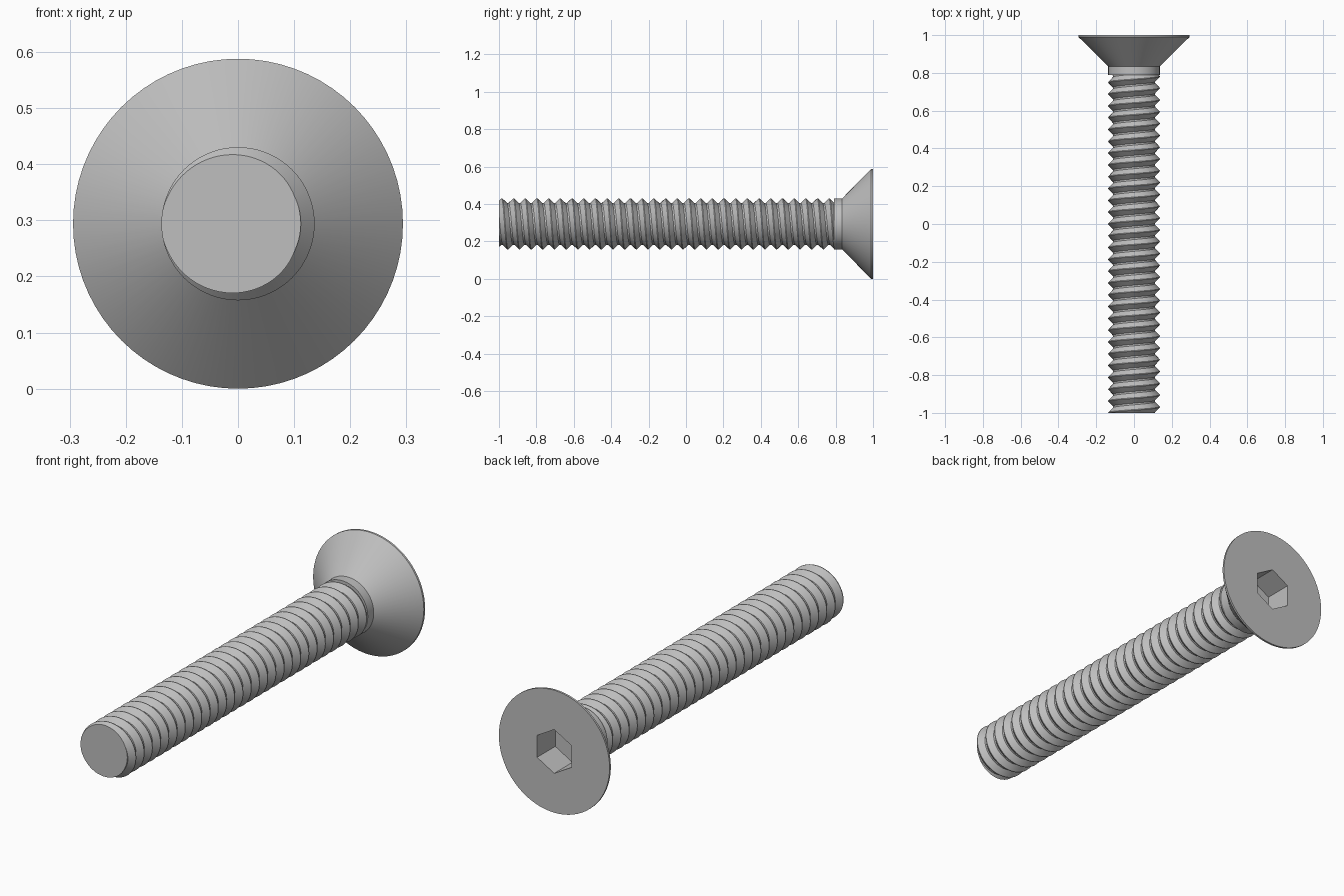
import bpy
import bmesh
from math import pi, cos, sin, radians

if "Cube" in bpy.data.objects:
    bpy.data.objects.remove(bpy.data.objects["Cube"], do_unlink=True)

HEAD_R = 0.294
SHANK_R = 0.1365
ROOT_R = 0.112
PITCH = 0.0625
TIP_Y, THREAD_END = -1.0, 0.79
SEGMENTS = 72

steel = bpy.data.materials.new("steel_grey")
steel.use_nodes = True
grey = (0.52, 0.52, 0.52, 1.0)
steel.diffuse_color = grey
steel.node_tree.nodes["Principled BSDF"].inputs["Base Color"].default_value = grey


def polar(r, a, y):
    return (r * cos(a), y, HEAD_R + r * sin(a))


def finish(bm, name):
    bmesh.ops.recalc_face_normals(bm, faces=bm.faces[:])
    mesh = bpy.data.meshes.new(name)
    bm.to_mesh(mesh)
    bm.free()
    mesh.materials.append(steel)
    obj = bpy.data.objects.new(name, mesh)
    bpy.context.collection.objects.link(obj)
    bpy.ops.object.select_all(action="DESELECT")
    obj.select_set(True)
    bpy.context.view_layer.objects.active = obj
    bpy.ops.object.shade_smooth_by_angle(angle=radians(25))


def circle(r):
    return lambda a: r


def hexagon(apothem):
    # radius of a hexagon with corners at the top and bottom
    return lambda a: apothem / cos((a - pi / 6) % (pi / 3) - pi / 6)


# Countersunk head with plain neck and hexagonal socket
bm = bmesh.new()
profile = [
    (circle(SHANK_R), THREAD_END),
    (circle(SHANK_R), 0.835),
    (circle(HEAD_R), 0.99),
    (circle(HEAD_R), 1.0),
    (hexagon(0.091), 1.0),
    (hexagon(0.091), 0.862),
]
angles = [2 * pi * i / SEGMENTS for i in range(SEGMENTS)]
rings = [[bm.verts.new(polar(radius(a), a, y)) for a in angles] for radius, y in profile]
for low, high in zip(rings, rings[1:]):
    for i in range(SEGMENTS):
        j = (i + 1) % SEGMENTS
        bm.faces.new((low[i], low[j], high[j], high[i]))
bm.faces.new(rings[0])
bm.faces.new(rings[-1])
finish(bm, "countersunk_head")

# Right-hand helical thread, cut flat at both ends
bm = bmesh.new()
tooth = [(-0.03, SHANK_R), (0.03, SHANK_R), (0.43, ROOT_R), (0.57, ROOT_R)]
turns = int((THREAD_END - TIP_Y) / PITCH) + 5
columns = []
for a in angles:
    lead = TIP_Y + 0.0002 - PITCH * (a - pi) / (2 * pi)
    columns.append([bm.verts.new(polar(r, a, lead + PITCH * (n + phase)))
                    for n in range(-2, turns - 2) for phase, r in tooth])
count = len(columns[0])
for i in range(SEGMENTS):
    here = columns[i]
    last = i == SEGMENTS - 1
    there = columns[0] if last else columns[i + 1]
    shift = len(tooth) if last else 0  # the seam climbs one full turn
    for m in range(shift, count - 1):
        k = m - shift
        bm.faces.new((here[m], here[m + 1], there[k + 1], there[k]))
for y, side in ((TIP_Y, -1), (THREAD_END + 0.005, 1)):
    cut = bmesh.ops.bisect_plane(
        bm, geom=bm.verts[:] + bm.edges[:] + bm.faces[:], dist=1e-6,
        plane_co=(0, y, 0), plane_no=(0, side, 0), clear_outer=True)
    rim = [e for e in cut["geom_cut"] if isinstance(e, bmesh.types.BMEdge)]
    bmesh.ops.contextual_create(bm, geom=rim)
finish(bm, "threaded_shank")
